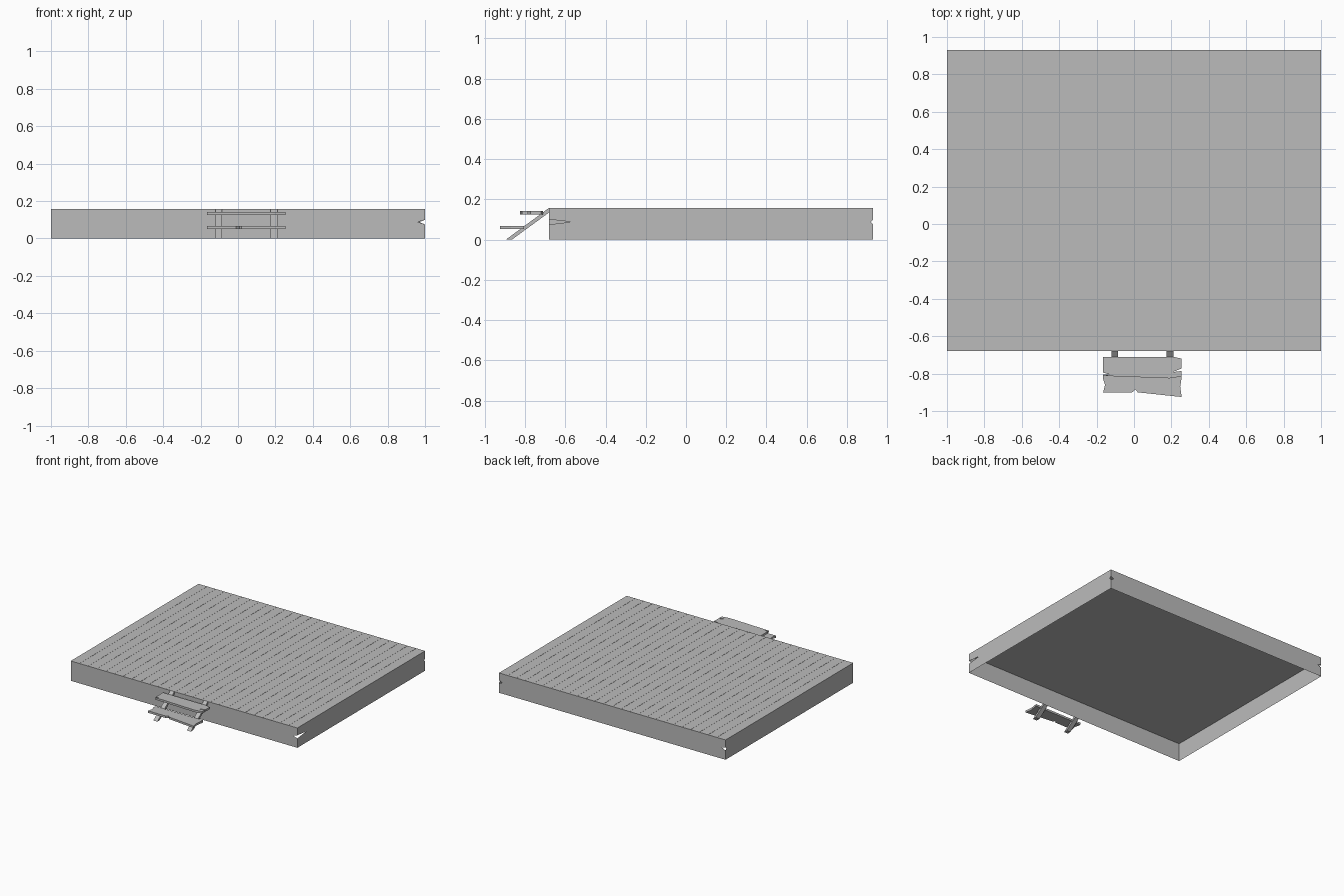
import bpy
import bmesh
from mathutils import Vector

cube = bpy.data.objects.get("Cube")
if cube:
    bpy.data.objects.remove(cube, do_unlink=True)

grey = bpy.data.materials.new("weathered grey")
grey.use_nodes = True
grey.diffuse_color = (0.5, 0.5, 0.5, 1)
grey.node_tree.nodes["Principled BSDF"].inputs["Base Color"].default_value = (0.5, 0.5, 0.5, 1)

BACK, FRONT, TOP = 0.93, -0.68, 0.158
PLANKS, THICK, GAP = 26, 0.012, 0.0006


def finish(name, bm, recalc=True):
    if recalc:
        bmesh.ops.recalc_face_normals(bm, faces=bm.faces)
    mesh = bpy.data.meshes.new(name)
    bm.to_mesh(mesh)
    bm.free()
    mesh.materials.append(grey)
    obj = bpy.data.objects.new(name, mesh)
    bpy.context.collection.objects.link(obj)
    return obj


def prism(name, outline, offset):
    """Extrude a flat outline by an offset vector."""
    bm = bmesh.new()
    face = bm.faces.new([bm.verts.new(p) for p in outline])
    ext = bmesh.ops.extrude_face_region(bm, geom=[face])
    moved = [v for v in ext["geom"] if isinstance(v, bmesh.types.BMVert)]
    bmesh.ops.translate(bm, verts=moved, vec=offset)
    return finish(name, bm)


def box(name, lo, hi):
    x0, y0, z0 = lo
    x1, y1, z1 = hi
    outline = [(x0, y0, z0), (x1, y0, z0), (x1, y1, z0), (x0, y1, z0)]
    return prism(name, outline, (0, 0, z1 - z0))


def wall(name, start, end, nick_start, nick_end):
    """Thin skirt sheet with an optional V-shaped break at each end."""
    a, b = Vector((*start, 0)), Vector((*end, 0))
    along = (b - a).normalized()
    up = Vector((0, 0, 1))
    pts = [a, b]
    if nick_end:
        pts += [b + up * 0.075, b - along * nick_end + up * 0.088, b + up * 0.1]
    pts += [b + up * TOP, a + up * TOP]
    if nick_start:
        pts += [a + up * 0.1, a + along * nick_start + up * 0.088, a + up * 0.075]
    bm = bmesh.new()
    bm.faces.new([bm.verts.new(p) for p in pts])
    finish(name, bm, recalc=False)


# Skirt around the open underside, split at three corners
wall("front_skirt", (-1, FRONT), (1, FRONT), 0, 0.04)
wall("left_skirt", (1, FRONT), (1, BACK), 0.11, 0.012)
wall("back_skirt", (1, BACK), (-1, BACK), 0.03, 0.03)
wall("right_skirt", (-1, BACK), (-1, FRONT), 0.012, 0)

# Deck boards running front to back over a thin backing
box("deck_backing", (-0.999, FRONT + 0.001, TOP - THICK - 0.002),
    (0.999, BACK - 0.001, TOP - 0.003))
width = 2 / PLANKS
for i in range(PLANKS):
    x = -1 + i * width
    box(f"deck_board_{i + 1}",
        (x + (GAP if i else 0), FRONT, TOP - THICK),
        (x + width - (GAP if i < PLANKS - 1 else 0), BACK, TOP))

# Sloping stair stringers
for side, x in (("right", -0.121), ("left", 0.175)):
    profile = [(FRONT, TOP), (FRONT, 0.135), (-0.865, 0), (-0.895, 0)]
    prism(f"{side}_stringer", [(x, y, z) for y, z in profile], (0.035, 0, 0))

# Treads with uneven front edges and split ends
upper = [(-0.165, -0.71), (-0.165, -0.795), (-0.13, -0.804), (-0.165, -0.812),
         (0.19, -0.825), (0.255, -0.815), (0.255, -0.786), (0.205, -0.792),
         (0.255, -0.772), (0.255, -0.72), (0.21, -0.71)]
lower = [(-0.165, -0.805), (-0.165, -0.83), (-0.155, -0.86), (-0.165, -0.9),
         (-0.01, -0.9), (0.008, -0.885), (0.02, -0.9), (0.255, -0.925),
         (0.247, -0.87), (0.255, -0.82), (0.255, -0.805)]
for name, outline, z in (("upper_tread", upper, 0.125), ("lower_tread", lower, 0.052)):
    prism(name, [(x, y, z) for x, y in outline], (0, 0, 0.016))
